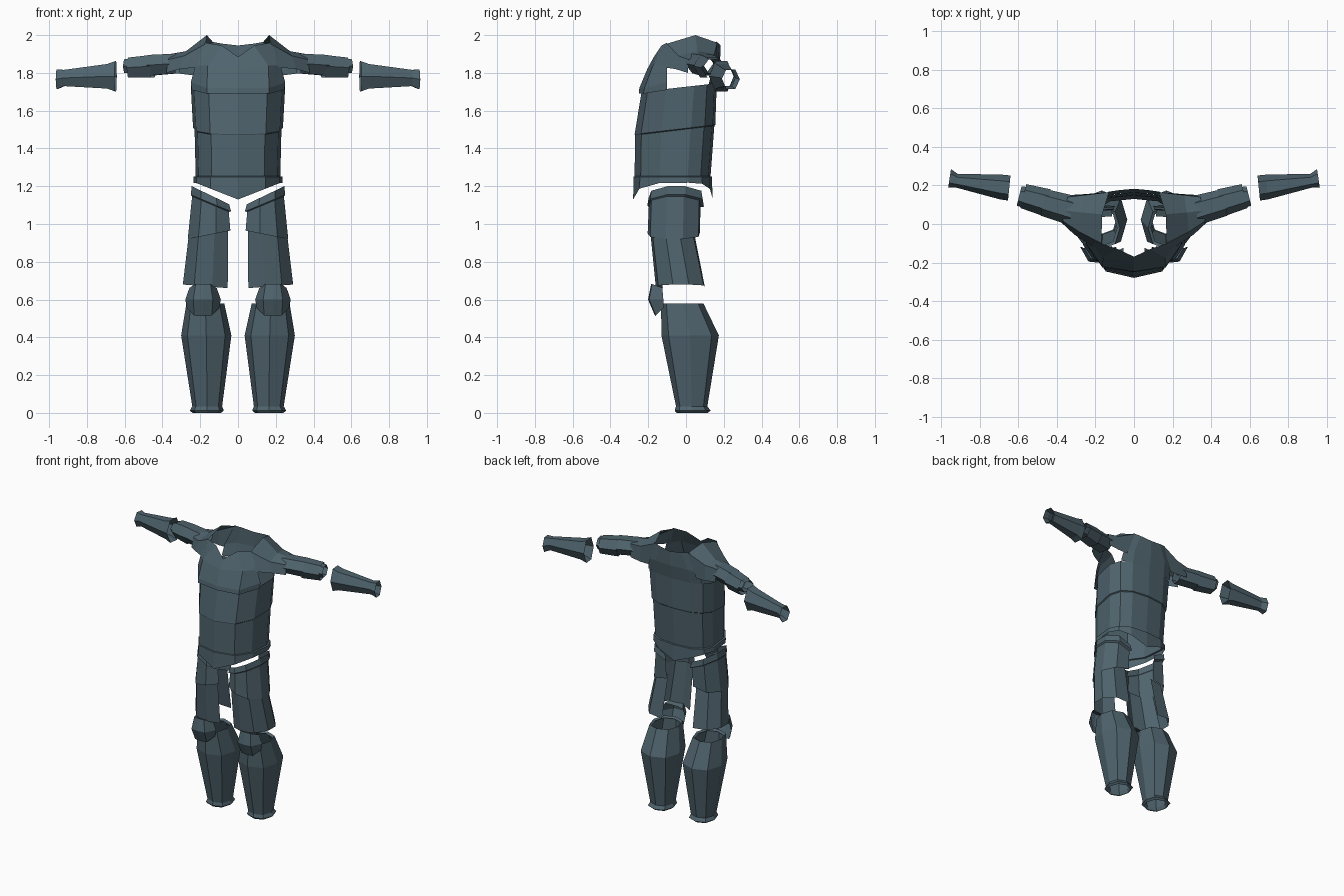
import bpy, bmesh, math

steel = bpy.data.materials.new("slate steel")
steel.diffuse_color = (0.078, 0.125, 0.152, 1)


def loft(name, rings, closed=False):
    """Skin a row of equal-length point rings and mirror it across x."""
    bm = bmesh.new()
    rows = [[bm.verts.new(p) for p in r] for r in rings]
    n = len(rows[0])
    for a, b in zip(rows, rows[1:]):
        for i in range(n if closed else n - 1):
            j = (i + 1) % n
            bm.faces.new((a[i], a[j], b[j], b[i]))
    bmesh.ops.recalc_face_normals(bm, faces=bm.faces)
    me = bpy.data.meshes.new(name)
    bm.to_mesh(me)
    bm.free()
    me.materials.append(steel)
    ob = bpy.data.objects.new(name, me)
    bpy.context.collection.objects.link(ob)
    m = ob.modifiers.new("mirror", 'MIRROR')
    m.use_clip = True
    m.merge_threshold = 0.0005
    return ob


# Torso: half section from front centre to back centre
HALF = [(0, 0), (.62, .08), (.93, .33), (1, .7), (.86, .87), (.55, .97), (0, 1)]


def torso_ring(zf, zb, hw, yf, yb, dip=0):
    return [(hw * u, yf + (yb - yf) * t,
             zf + (zb - zf) * t - dip * max(0, 1 - u / .93)) for u, t in HALF]


loft("abdomen", [torso_ring(1.215, 1.22, .236, -.28, .14, .085),
                 torso_ring(1.25, 1.25, .235, -.277, .138),
                 torso_ring(1.253, 1.253, .224, -.272, .13),
                 torso_ring(1.47, 1.52, .23, -.27, .15),
                 torso_ring(1.475, 1.525, .238, -.272, .155),
                 torso_ring(1.70, 1.745, .25, -.235, .163)])

# Breastplate with overhanging lower lip and notched neckline
loft("breastplate", [
    [(0, -.222, 1.695), (.155, -.205, 1.695), (.23, -.10, 1.71)],
    [(0, -.25, 1.69), (.165, -.225, 1.69), (.245, -.10, 1.71)],
    [(0, -.247, 1.72), (.165, -.22, 1.72), (.25, -.10, 1.75)],
    [(0, -.205, 1.82), (.16, -.175, 1.84), (.225, -.10, 1.84)],
    [(0, -.17, 1.885), (.085, -.13, 1.945), (.175, -.10, 1.96)]])

# Upper back plate
loft("back_plate", [
    [(0, .163, 1.74), (.135, .152, 1.74), (.215, .12, 1.74)],
    [(0, .18, 1.84), (.13, .168, 1.84), (.205, .14, 1.82)],
    [(0, .183, 1.945), (.085, .175, 1.955), (.14, .16, 1.965)]])

# Shoulder plate sweeping from collar to arm
loft("shoulder", [
    [(.21, -.12, 1.83), (.17, -.10, 1.955), (.165, .05, 2.0), (.13, .165, 1.96), (.19, .155, 1.79)],
    [(.31, -.055, 1.82), (.285, -.04, 1.89), (.275, .06, 1.915), (.26, .15, 1.90), (.26, .155, 1.79)],
    [(.38, .01, 1.80), (.37, .015, 1.87), (.36, .07, 1.9), (.345, .14, 1.89), (.34, .15, 1.80)]])


def arm_ring(x, y, z, ry, rz, skew=.25):
    pts = []
    for i in range(6):
        a = math.radians(60 * i)
        dy, dz = ry * math.cos(a), rz * math.sin(a) * 1.155
        pts.append((x - skew * dy, y + dy, z + dz, ))
    return pts


# Arm tubes
loft("upper_arm", [arm_ring(.32, .07, 1.85, .075, .052),
                   arm_ring(.47, .112, 1.84, .068, .055)], True)
loft("elbow_band", [arm_ring(.45, .11, 1.835, .07, .06),
                    arm_ring(.575, .145, 1.828, .062, .053)], True)
loft("elbow_cuff", [arm_ring(.52, .13, 1.838, .058, .046),
                    arm_ring(.597, .145, 1.836, .05, .036)], True)
loft("forearm", [arm_ring(.648, .187, 1.782, .065, .08, .1),
                 arm_ring(.69, .192, 1.782, .064, .065, .1),
                 arm_ring(.92, .225, 1.773, .036, .043, .1),
                 arm_ring(.958, .237, 1.766, .048, .052, .15)], True)

# Thigh shells, open on the inner side
ARC = [(-.98, -.72), (-.3, -1), (.5, -.9), (1, -.3), (1, .35), (.5, .95), (-.4, 1)]


def thigh_ring(z, slope, cx, cy, rx, ry):
    return [(cx + rx * u, cy + ry * v, z + slope * rx * u) for u, v in ARC]


loft("upper_thigh", [thigh_ring(1.152, .48, .145, -.055, .10, .143),
                     thigh_ring(1.11, .42, .142, -.055, .108, .15),
                     thigh_ring(1.105, .42, .145, -.06, .098, .137),
                     thigh_ring(.943, -.2, .152, -.065, .114, .138)])
loft("lower_thigh", [thigh_ring(.965, -.1, .155, -.075, .104, .115),
                     thigh_ring(.67, .08, .172, -.03, .12, .13)])


# Knee plate with a folded top lip
def knee_row(z, y, hw, depth, lift=0):
    return [(.185 + hw * s, y + depth * e, z + lift * e)
            for s, e in ((-1, 1), (-.55, 0), (0, -.08), (.55, 0), (1, 1))]


loft("knee", [knee_row(.66, -.125, .07, .01),
              knee_row(.682, -.18, .072, .055, -.02),
              knee_row(.60, -.195, .094, .075),
              knee_row(.515, -.16, .085, .04, .04)])


# Shin tubes
def shin_ring(z, cx, cy, rx, ry):
    pts = []
    for i in range(8):
        a = math.radians(45 * i)
        k = 1.06 if i % 2 else 1
        pts.append((cx + rx * k * math.cos(a), cy + ry * k * math.sin(a), z))
    return pts


loft("shin", [shin_ring(0, .165, .033, .075, .083),
              shin_ring(.012, .165, .035, .09, .095),
              shin_ring(.035, .163, .03, .079, .083),
              shin_ring(.41, .168, .022, .133, .152),
              shin_ring(.58, .173, -.02, .1, .112),
              shin_ring(.57, .173, -.02, .085, .095)], True)
